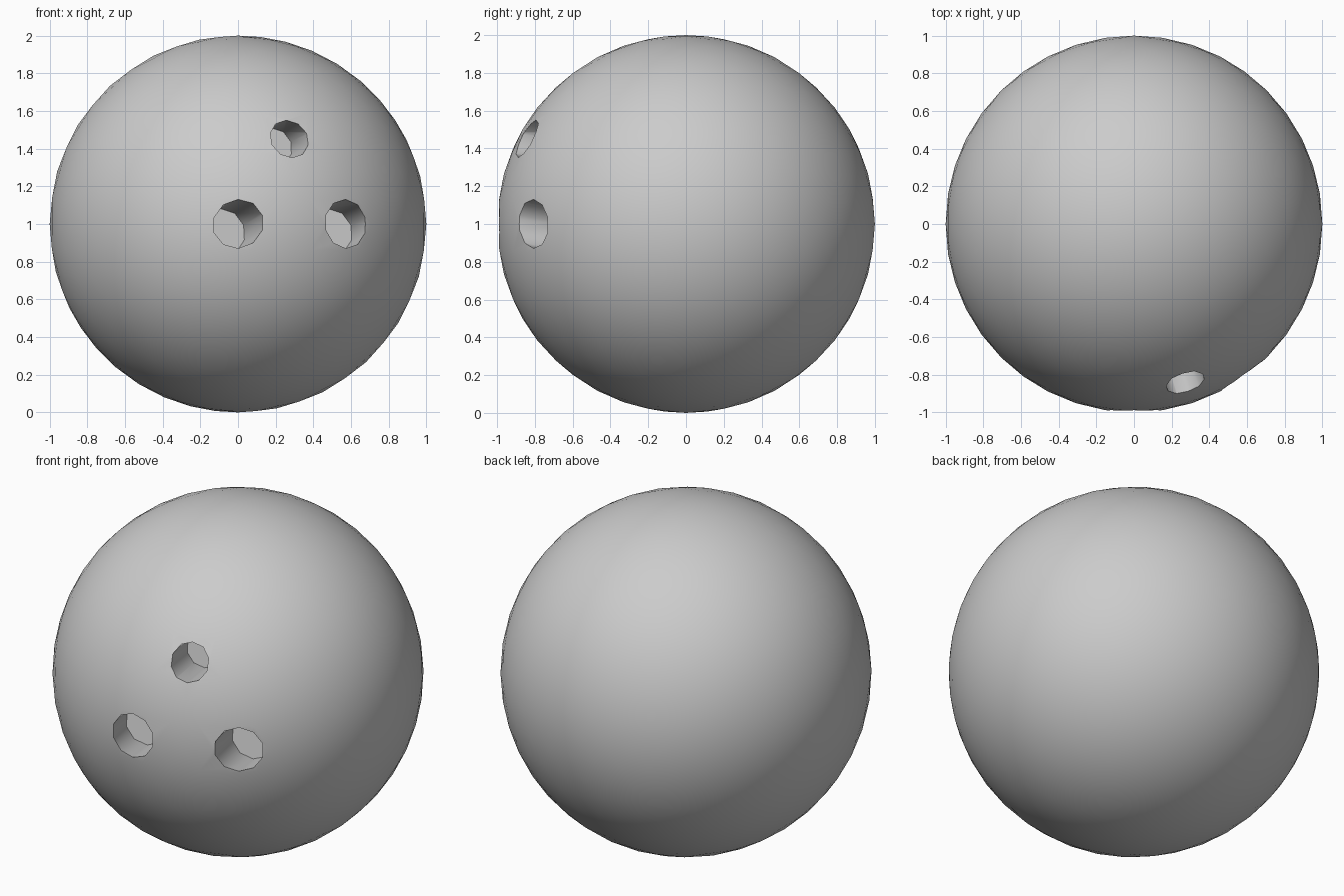
import bpy
from mathutils import Vector

if "Cube" in bpy.data.objects:
    bpy.data.objects.remove(bpy.data.objects["Cube"])

CENTRE = Vector((0, 0, 1))

# Ball body
bpy.ops.mesh.primitive_ico_sphere_add(subdivisions=4, radius=1, location=CENTRE)
ball = bpy.context.object
ball.name = "ball"

# Finger holes: (x, z) of the opening in the front view, and radius
holes = {
    "thumb_hole": (0.0, 1.0, 0.128),
    "first_finger_hole": (0.57, 1.0, 0.128),
    "second_finger_hole": (0.27, 1.45, 0.106),
}
DEPTH, CLEARANCE = 0.28, 0.2


def surface_point(x, z):
    """Point on the front half of the ball."""
    y = -(0.985 ** 2 - x * x - (z - 1) ** 2) ** 0.5
    return Vector((x, y, z))


# All three holes are drilled parallel, along the middle of the group
points = [surface_point(x, z) for x, z, r in holes.values()]
axis = (sum(points, Vector()) / 3 - CENTRE).normalized()

for (name, (x, z, r)), point in zip(holes.items(), points):
    middle = point + axis * (CLEARANCE - DEPTH) / 2
    bpy.ops.mesh.primitive_cylinder_add(
        vertices=10, radius=r, depth=DEPTH + CLEARANCE, location=middle,
        rotation=axis.to_track_quat('Z', 'Y').to_euler())
    cutter = bpy.context.object
    cutter.name = name + "_cutter"
    cutter.hide_render = True

    cut = ball.modifiers.new(name, 'BOOLEAN')
    cut.operation = 'DIFFERENCE'
    cut.solver = 'EXACT'
    cut.object = cutter
    bpy.context.view_layer.objects.active = ball
    bpy.ops.object.modifier_apply(modifier=cut.name)
    bpy.data.objects.remove(cutter)

# Smooth ball with crisp hole rims
bpy.ops.object.select_all(action='DESELECT')
ball.select_set(True)
bpy.context.view_layer.objects.active = ball
bpy.ops.object.shade_smooth_by_angle(angle=0.7)
